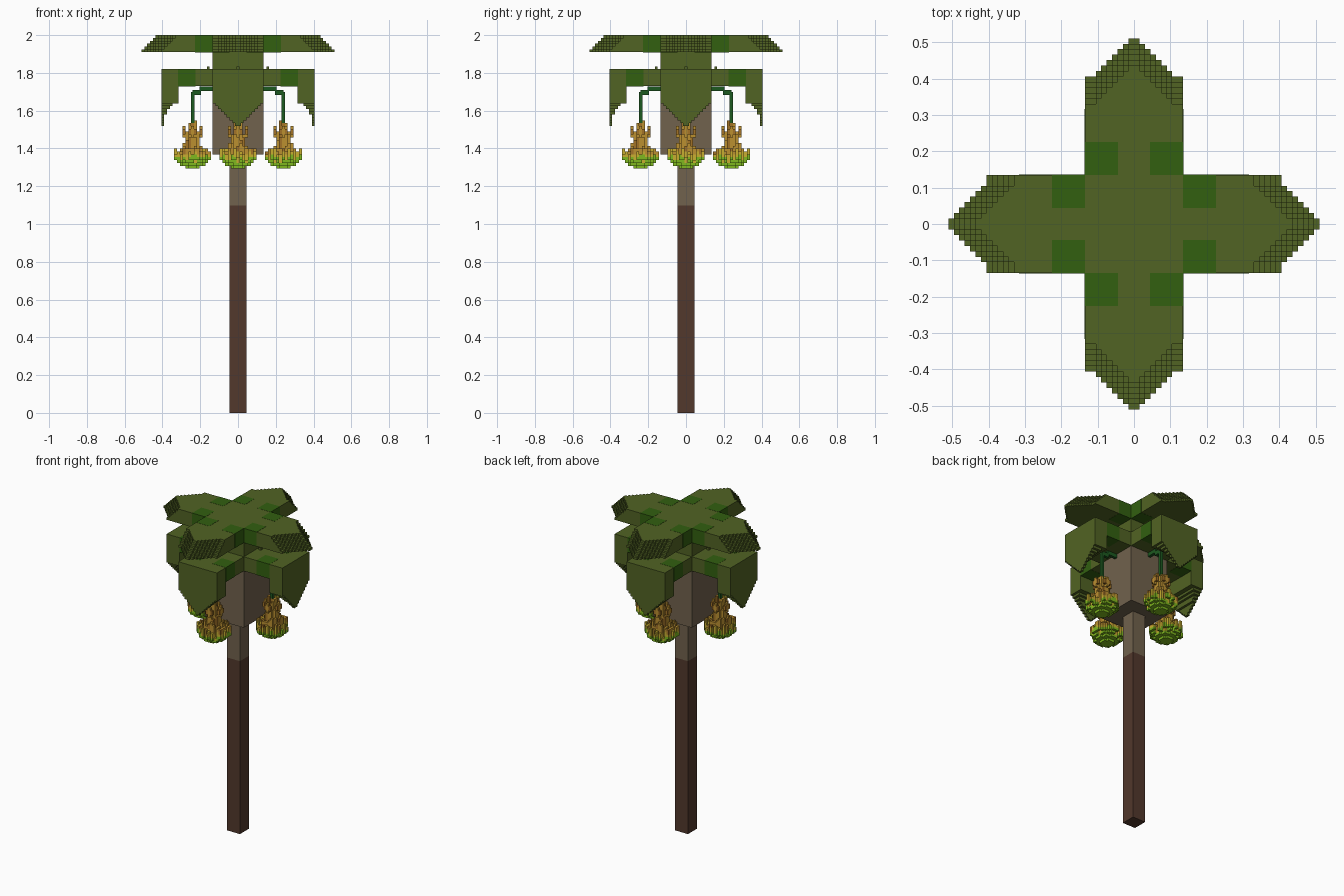
import bpy
import bmesh
import math
import random
from mathutils import Matrix, Vector

random.seed(4)
cube = bpy.data.objects.get("Cube")
if cube:
    bpy.data.objects.remove(cube, do_unlink=True)

V = 2 / 133   # one small block; all parts are measured in blocks
HW = 9        # half width of a frond


def material(name, rgb):
    m = bpy.data.materials.new(name)
    m.use_nodes = True
    color = (*rgb, 1)
    m.diffuse_color = color
    bsdf = m.node_tree.nodes["Principled BSDF"]
    bsdf.inputs["Base Color"].default_value = color
    bsdf.inputs["Roughness"].default_value = 0.9
    return m


bark = material("dark bark", (0.085, 0.040, 0.025))
husk = material("pale husk", (0.165, 0.122, 0.074))
olive = material("olive leaf", (0.083, 0.125, 0.017))
deep = material("deep green leaf", (0.032, 0.115, 0.005))
stalk = material("stalk green", (0.012, 0.10, 0.014))
gold = material("golden fruit", (0.50, 0.28, 0.03))
amber = material("amber fruit", (0.36, 0.17, 0.02))
yellow = material("yellow fruit", (0.58, 0.43, 0.03))
lime = material("lime fruit", (0.21, 0.48, 0.013))


def box(bm, lo, hi, mat=0):
    lo, hi = Vector(lo), Vector(hi)
    mtx = Matrix.Translation((lo + hi) / 2) @ Matrix.Diagonal((*(hi - lo), 1))
    verts = bmesh.ops.create_cube(bm, size=1, matrix=mtx)["verts"]
    for f in {f for v in verts for f in v.link_faces}:
        f.material_index = mat


def stepped_prism(bm, rows, place, depth):
    """Extrude a mirrored stair outline; rows are (start, end, half width)."""
    side = [p for a, b, w in rows for p in ((a, w), (b, w))]
    outline = side + [(a, -w) for a, w in reversed(side)]
    face = bm.faces.new([bm.verts.new(place(a, w)) for a, w in outline])
    new = bmesh.ops.extrude_face_region(bm, geom=[face], use_keep_orig=True)["geom"]
    bmesh.ops.translate(bm, vec=depth, verts=[g for g in new if isinstance(g, bmesh.types.BMVert)])


def finish(bm, name, mats, turns=1):
    """Make the mesh, then place it once or four times around the trunk."""
    bmesh.ops.recalc_face_normals(bm, faces=bm.faces)
    bmesh.ops.scale(bm, vec=(V, V, V), verts=bm.verts)
    mesh = bpy.data.meshes.new(name)
    bm.to_mesh(mesh)
    bm.free()
    for m in mats:
        mesh.materials.append(m)
    for i in range(turns):
        ob = bpy.data.objects.new(name if turns == 1 else f"{name}_{i + 1}", mesh)
        ob.rotation_euler.z = i * math.pi / 2
        bpy.context.collection.objects.link(ob)


def patches(bm, x, z):
    """Deep green squares on both sides of a frond, very slightly proud."""
    e = 0.06
    for y in (-HW, 3):
        box(bm, (x - e, y - e, z - e), (x + 6 + e, y + 6 + e, z + 6 + e), 1)


# Trunk, crown block and leafy core
for name, w, z0, z1, mat in (
    ("lower_trunk", 3, 0, 73, bark),
    ("upper_trunk", 3, 73, 91, husk),
    ("crown_block", HW, 91, 115, husk),
    ("leaf_core", HW, 115, 133, olive),
):
    bm = bmesh.new()
    box(bm, (-w, -w, z0), (w, w, z1))
    finish(bm, name, [mat])

# Upper fronds: six layers whose pointed tips reach further out going down
bm = bmesh.new()
for k in range(6):
    start = 22 + k
    rows = [(HW, start, HW)] + [(start + i, start + i + 1, 7 - i) for i in range(7)]
    z = 132 - k
    stepped_prism(bm, rows, lambda a, w: (a, w, z), (0, 0, 1))
patches(bm, HW, 127)
finish(bm, "upper_frond", [olive, deep], 4)

# Lower fronds: flat arm, hanging end and a pointed stepped tip
bm = bmesh.new()
box(bm, (HW, -HW, 115), (21, HW, 121))
box(bm, (21, -HW, 109), (27, HW, 121))
for i, drop in enumerate((8, 4, 2, 1)):
    x = 26 - i
    rows = [(109 - r, 108 - r, 8 - r) for r in range(drop)]
    stepped_prism(bm, rows, lambda a, w: (x, w, a), (1, 0, 0))
box(bm, (10, -0.5, 121), (11, 0.5, 122))
patches(bm, 15, 115)
finish(bm, "lower_frond", [olive, deep], 4)

# Bent stalks that carry the fruit
bm = bmesh.new()
box(bm, (15.4, -0.6, 102), (16.6, 0.6, 113))
box(bm, (13, -0.6, 112), (16, 0.6, 113.7))
box(bm, (HW, -0.6, 113.3), (13.6, 0.6, 114.9))
finish(bm, "fruit_stalk", [stalk], 4)

# Fruit bunches: bowl of upright strands around a tall middle
bm = bmesh.new()
cx = 16
for i in range(-6, 7):
    for j in range(-6, 7):
        r = math.hypot(i, j)
        if r > 6.4:
            continue
        low = 86 + round((r / 6) ** 2 * 3)
        if r < 1.5:
            top = 103 - random.randint(0, 3) * (r > 0)
        elif r < 2.5:
            top = random.randint(95, 99)
        elif r < 3.7:
            top = random.randint(92, 95)
        elif r < 5:
            top = random.randint(89, 92)
        else:
            if random.random() < 0.35:
                continue
            top = random.randint(91, 93)
        # Lime foot, yellow middle, gold or amber upper strand
        foot = low + random.choice((1, 1, 2))
        mid = min(top, foot + random.randint(1, 3))
        upper = random.choice((0, 0, 1))
        for a, b, m in ((low, foot, 3), (foot, mid, 2), (mid, top, upper)):
            if b > a:
                box(bm, (cx + i - 0.5, j - 0.5, a), (cx + i + 0.5, j + 0.5, b), m)
# Upturned prongs on the upper tier
for dx, dy in ((1, 0), (-1, 0), (0, 1), (0, -1)):
    for s in (-1, 0, 1):
        px, py = cx + 3 * dx + s * dy, 3 * dy + s * dx
        box(bm, (px - 0.5, py - 0.5, 97 + abs(s)), (px + 0.5, py + 0.5, 101 - abs(s)), abs(s))
    qx, qy = cx + 2 * dx, 2 * dy
    box(bm, (qx - 0.5, qy - 0.5, 94), (qx + 0.5, qy + 0.5, 98))
finish(bm, "fruit_bunch", [gold, amber, yellow, lime], 4)
